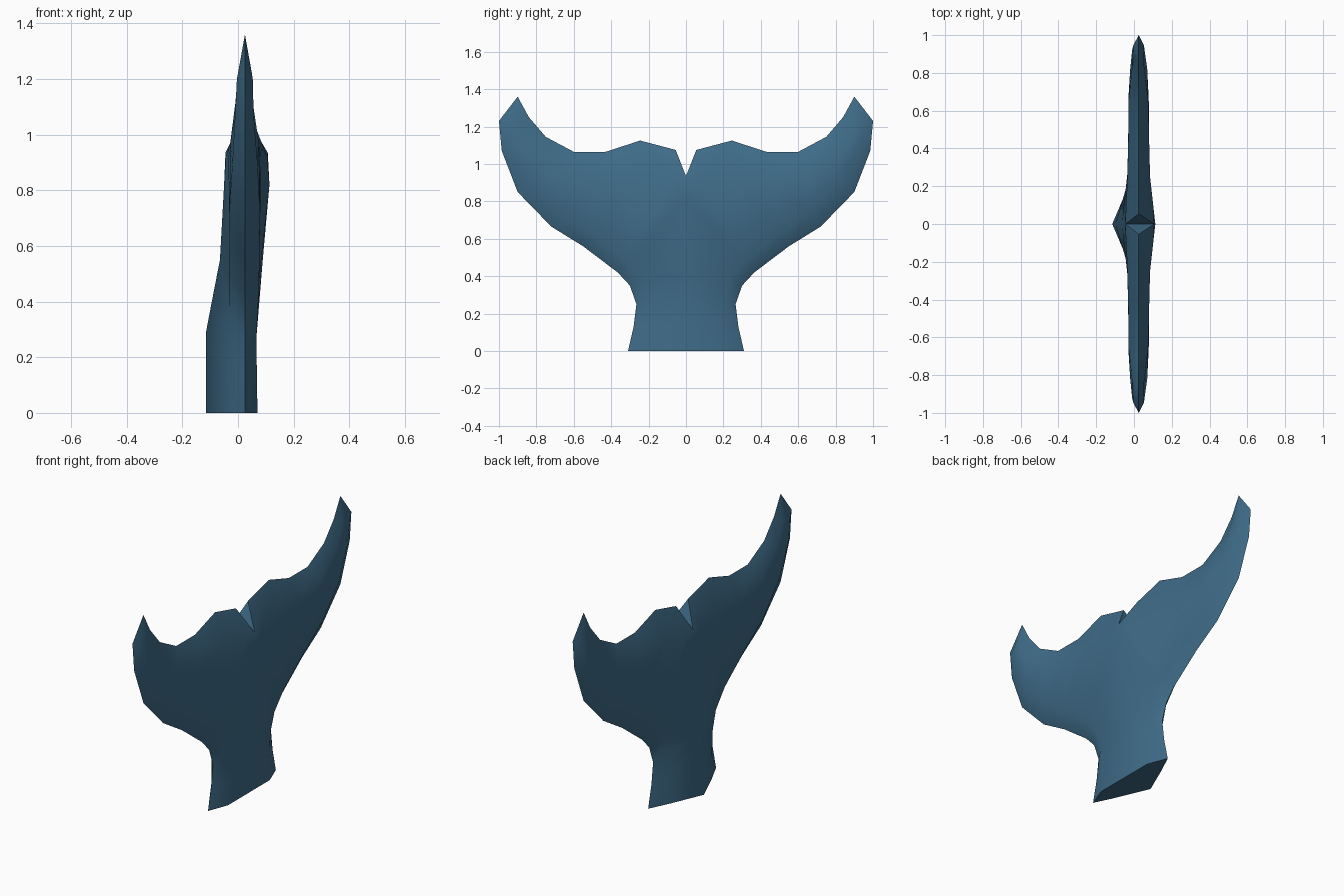
import bpy, bmesh, math

if "Cube" in bpy.data.objects:
    bpy.data.objects.remove(bpy.data.objects["Cube"])

RIM_X = 0.025
# Half outline of the fluke (y, z): stem, leading edge, tip, trailing edge
RIM = [(.31, 0), (.28, .13), (.265, .25), (.30, .35), (.365, .42), (.55, .56),
       (.72, .665), (.90, .85), (.985, 1.07), (1.0, 1.23), (.90, 1.36),
       (.84, 1.25), (.75, 1.145), (.60, 1.065), (.43, 1.065), (.245, 1.125), (.055, 1.075)]
# Inset outline (y, z, x on +x side, x on -x side)
INNER = [(.19, 0, .07, -.033), (.19, .13, .068, -.033), (.20, .27, .066, -.03),
         (.23, .38, .072, -.03), (.31, .48, .076, -.03), (.50, .63, .078, -.03),
         (.66, .74, .078, -.03), (.82, .90, .07, -.02), (.92, 1.08, .056, -.01),
         (.945, 1.2, .053, -.004), (.945, 1.2, .053, -.004),
         (.885, 1.22, .05, 0), (.83, 1.11, .054, -.01), (.66, .97, .075, -.028),
         (.45, .92, .08, -.03), (.25, .95, .085, -.035), (.07, .92, .105, -.043)]
# Central spine (z, x on +x side, x on -x side), ending at the notch
SPINE = [(0, .07, -.115), (.13, .068, -.115), (.29, .065, -.115), (.38, .075, -.098),
         (.55, .089, -.065), (.82, .113, -.05), (.935, .107, -.045)]


def add_face(bm, pts):
    """Face from points, skipping repeated ones."""
    unique = list(dict.fromkeys(pts))
    if len(unique) > 2:
        bm.faces.new([bm.verts.new(p) for p in unique])


bm = bmesh.new()
for s in (1, -1):
    rim = [(RIM_X, s * y, z) for y, z in RIM]
    notch = (RIM_X, 0, .93)
    for side in (2, 3):
        inner = [(p[side], s * p[0], p[1]) for p in INNER]
        spine = [(p[side - 1], 0, p[0]) for p in SPINE]
        # bevelled border between outline and inset
        for i in range(len(rim) - 1):
            add_face(bm, [rim[i], rim[i + 1], inner[i + 1], inner[i]])
        # fluke blade, leading edge to trailing edge
        for i in range(4, 9):
            j = 20 - i
            add_face(bm, [inner[i], inner[i + 1], inner[j - 1], inner[j]])
        # stem
        for i in range(4):
            add_face(bm, [inner[i], inner[i + 1], spine[i + 1], spine[i]])
        # middle and notch
        add_face(bm, [inner[4], inner[16], spine[5], spine[4]])
        add_face(bm, [inner[16], spine[6], spine[5]])
        add_face(bm, [inner[16], rim[16], spine[6]])
        add_face(bm, [rim[16], notch, spine[6]])
    # flat base
    p, c = INNER[0], SPINE[0]
    add_face(bm, [(RIM_X, s * RIM[0][0], 0), (p[2], s * p[0], 0), (c[1], 0, 0),
                  (c[2], 0, 0), (p[3], s * p[0], 0)])
bmesh.ops.remove_doubles(bm, verts=bm.verts, dist=1e-4)
bmesh.ops.recalc_face_normals(bm, faces=bm.faces)

mesh = bpy.data.meshes.new("tail_fluke")
bm.to_mesh(mesh)
bm.free()
tail = bpy.data.objects.new("tail_fluke", mesh)
bpy.context.collection.objects.link(tail)

blue = bpy.data.materials.new("sea_blue")
blue.diffuse_color = (.05, .15, .25, 1)
blue.use_nodes = True
blue.node_tree.nodes["Principled BSDF"].inputs["Base Color"].default_value = blue.diffuse_color
mesh.materials.append(blue)

bpy.context.view_layer.objects.active = tail
tail.select_set(True)
bpy.ops.object.shade_smooth_by_angle(angle=math.radians(80))
